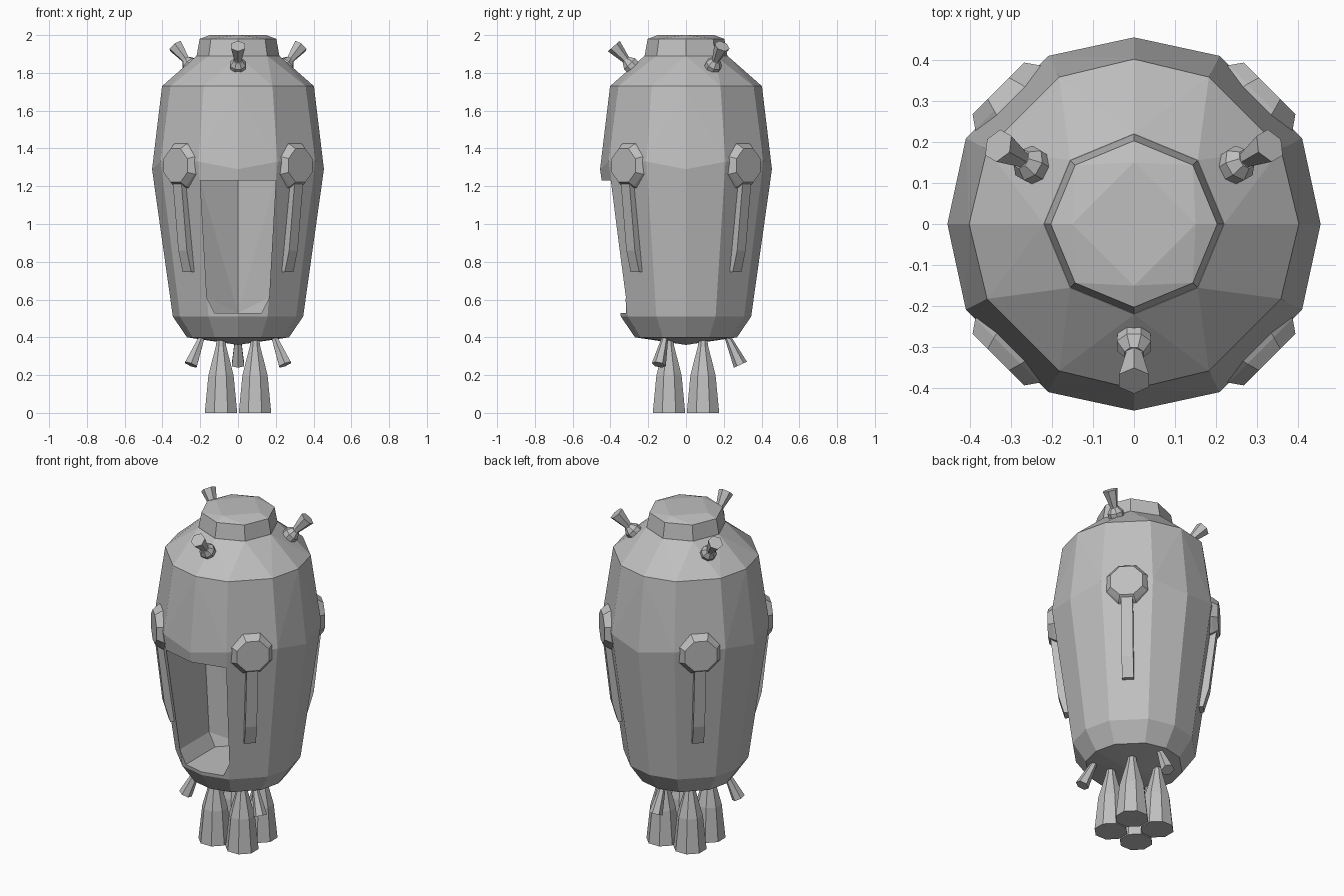
import bpy
import bmesh
from math import cos, sin, radians
from mathutils import Vector, Matrix

if "Cube" in bpy.data.objects:
    bpy.data.objects.remove(bpy.data.objects["Cube"], do_unlink=True)

# One grey for the whole craft
grey = bpy.data.materials.new("hull_grey")
grey.use_nodes = True
tone = (0.52, 0.52, 0.52, 1)
grey.diffuse_color = tone
grey.node_tree.nodes["Principled BSDF"].inputs["Base Color"].default_value = tone


def finish(name, bm):
    """Turn a bmesh into a flat shaded object."""
    bmesh.ops.recalc_face_normals(bm, faces=bm.faces)
    mesh = bpy.data.meshes.new(name)
    bm.to_mesh(mesh)
    bm.free()
    mesh.materials.append(grey)
    obj = bpy.data.objects.new(name, mesh)
    bpy.context.collection.objects.link(obj)
    return obj


def hull(name, points):
    """Faceted convex solid around a set of points."""
    bm = bmesh.new()
    for p in points:
        bm.verts.new(p)
    result = bmesh.ops.convex_hull(bm, input=bm.verts)
    spare = {g for g in result["geom_interior"] + result["geom_unused"]
             if isinstance(g, bmesh.types.BMVert)}
    bmesh.ops.delete(bm, geom=list(spare), context="VERTS")
    bmesh.ops.dissolve_limit(bm, angle_limit=radians(1), verts=bm.verts, edges=bm.edges)
    return finish(name, bm)


def ring(radius, z, angles):
    return [(radius * cos(radians(a)), radius * sin(radians(a)), z) for a in angles]


def lathe(name, start, end, profile, sides=8):
    """Closed bell along start-end; profile holds (fraction, radius) pairs."""
    start, end = Vector(start), Vector(end)
    axis = end - start
    turn = axis.to_track_quat("Z", "Y").to_matrix()
    bm = bmesh.new()
    loops = []
    for t, r in profile:
        circle = ring(r, 0, [360 * (i + 0.5) / sides for i in range(sides)])
        loops.append([bm.verts.new(start + axis * t + turn @ Vector(p)) for p in circle])
    for low, high in zip(loops, loops[1:]):
        for i in range(sides):
            j = (i + 1) % sides
            bm.faces.new((low[i], low[j], high[j], high[i]))
    bm.faces.new(loops[0])
    bm.faces.new(loops[-1])
    return finish(name, bm)


def polar(angle, radius, z):
    return Vector((radius * cos(radians(angle)), radius * sin(radians(angle)), z))


# Main body
quarters = range(0, 360, 90)
eighths = range(0, 360, 45)
corners = [q + a for q in quarters for a in (27, 63)]
twelve = list(quarters) + corners
body = hull("body", [(0, 0, 0.36)] + ring(0.27, 0.40, twelve) + ring(0.345, 0.51, twelve)
            + ring(0.455, 1.29, quarters) + ring(0.46, 1.33, corners)
            + ring(0.402, 1.73, twelve) + ring(0.22, 1.89, eighths))

# Hatch recess: tapered opening with a V-shaped back wall
outline = [(0.2, 1.23), (0.165, 0.61), (0.125, 0.53)]
recess = [(s * x, y, z) for x, z in outline for s in (-1, 1) for y in (-0.6, -0.04)]
cutter = hull("recess_cutter", recess + [(0, 0.08, 1.23), (0, 0.08, 0.53)])
cutter.hide_render = True
cut = body.modifiers.new("hatch_recess", "BOOLEAN")
cut.operation = "DIFFERENCE"
cut.solver = "EXACT"
cut.object = cutter
bpy.context.view_layer.objects.active = body
bpy.ops.object.modifier_apply(modifier=cut.name)
bpy.data.objects.remove(cutter, do_unlink=True)

# Top cap
hull("top_cap", ring(0.22, 1.885, eighths) + ring(0.203, 1.98, eighths)
     + ring(0.15, 2.0, quarters))

# Landing leg pivots and struts on the diagonals
strut_path = [(0.462, 1.27), (0.415, 0.86), (0.382, 0.745)]
for n, angle in enumerate(range(45, 360, 90), 1):
    lathe(f"leg_pivot_{n}", polar(angle, 0.415, 1.31), polar(angle, 0.468, 1.31),
          [(0, 0.13), (0.4, 0.12), (1, 0.096)])
    turn = Matrix.Rotation(radians(angle), 3, "Z")
    hull(f"leg_strut_{n}", [turn @ Vector((r - inset, w, z)) for r, z in strut_path
                            for inset in (0, 0.06) for w in (-0.032, 0.032)])

# Upper steering thrusters
for n, angle in enumerate((30, 150, 270), 1):
    lathe(f"upper_thruster_base_{n}", polar(angle, 0.26, 1.81), polar(angle, 0.318, 1.868),
          [(0, 0.042), (0.65, 0.045), (1, 0.025)])
    lathe(f"upper_thruster_bell_{n}", polar(angle, 0.305, 1.855), polar(angle, 0.382, 1.942),
          [(0, 0.022), (0.2, 0.022), (1, 0.042)], 6)

# Lower steering thrusters
for n, angle in enumerate((90, 210, 330), 1):
    lathe(f"lower_thruster_{n}", polar(angle, 0.212, 0.42), polar(angle, 0.288, 0.255),
          [(0, 0.015), (0.25, 0.02), (1, 0.038)], 6)

# Main engine bells
for n, (x, y) in enumerate([(-1, -1), (1, -1), (1, 1), (-1, 1)], 1):
    lathe(f"main_engine_{n}", (0.09 * x, 0.09 * y, 0.40), (0.09 * x, 0.09 * y, 0),
          [(0, 0.022), (0.12, 0.03), (0.5, 0.072), (1, 0.093)])
